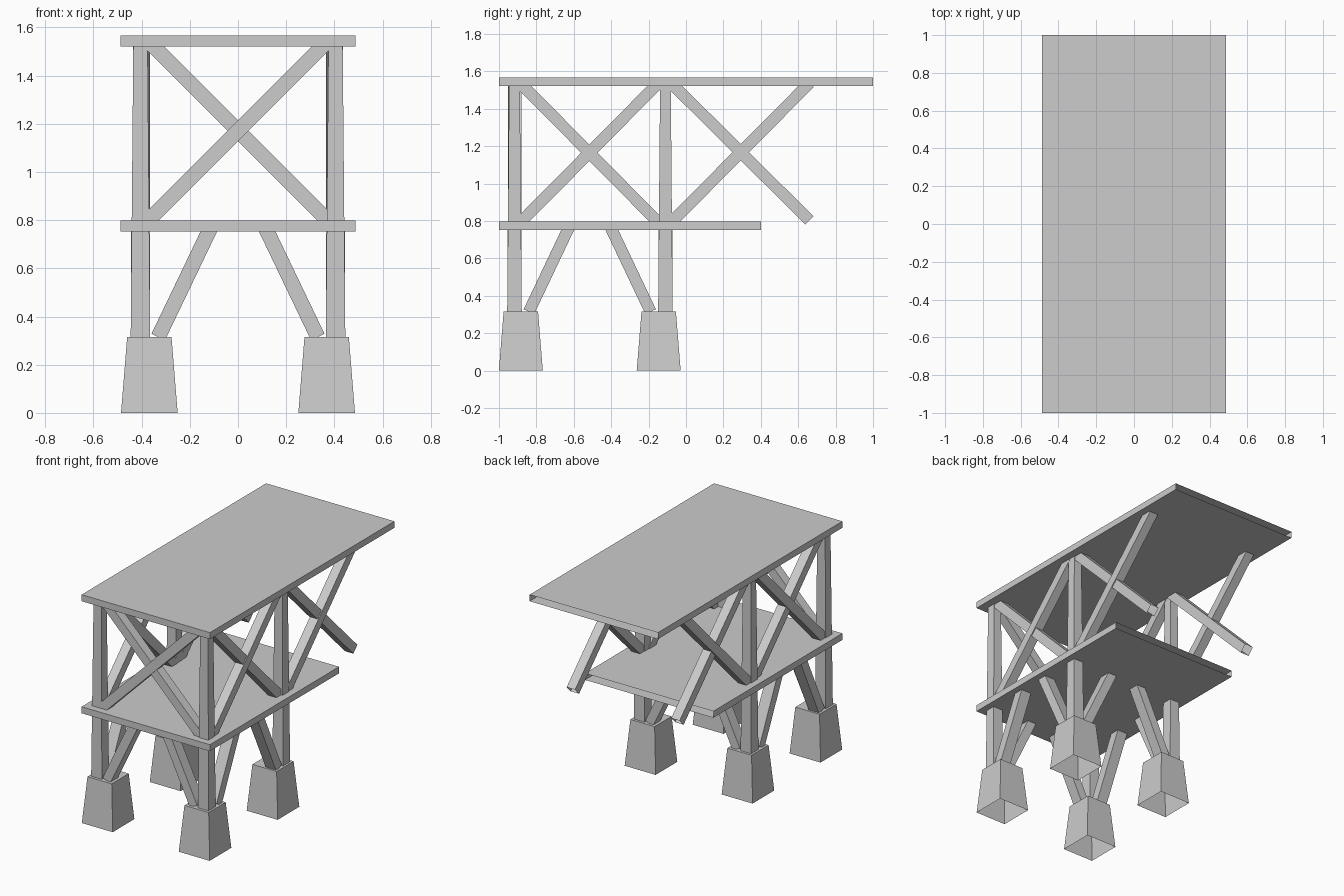
import bpy, bmesh
from mathutils import Vector

if "Cube" in bpy.data.objects:
    bpy.data.objects.remove(bpy.data.objects["Cube"], do_unlink=True)

grey = bpy.data.materials.new("light grey")
grey.use_nodes = True
colour = (0.604, 0.604, 0.604, 1)
grey.diffuse_color = colour
grey.node_tree.nodes["Principled BSDF"].inputs["Base Color"].default_value = colour


def loft(name, start, end, u, v, size_a, size_b, cap_start=False, cap_end=False):
    """Four-sided bar between two rectangles spanned by axes u and v."""
    bm = bmesh.new()
    rings = []
    for centre, (su, sv) in ((start, size_a), (end, size_b)):
        rings.append([bm.verts.new(Vector(centre) + u * su * i / 2 + v * sv * j / 2)
                      for i, j in ((-1, -1), (1, -1), (1, 1), (-1, 1))])
    a, b = rings
    for i in range(4):
        k = (i + 1) % 4
        bm.faces.new((a[i], a[k], b[k], b[i]))
    if cap_start:
        bm.faces.new(a[::-1])
    if cap_end:
        bm.faces.new(b)
    bmesh.ops.recalc_face_normals(bm, faces=bm.faces)
    mesh = bpy.data.meshes.new(name)
    bm.to_mesh(mesh)
    bm.free()
    mesh.materials.append(grey)
    obj = bpy.data.objects.new(name, mesh)
    bpy.context.collection.objects.link(obj)


X, Y, Z = Vector((1, 0, 0)), Vector((0, 1, 0)), Vector((0, 0, 1))


def brace(name, start, end, across, width=0.062, depth=0.064):
    """Diagonal bar lying in the plane square to the axis across."""
    direction = (Vector(end) - Vector(start)).normalized()
    size = (depth, width)
    loft(name, start, end, across, direction.cross(across), size, size)


# Decks, open at the back end
for name, back, z in (("lower_deck", 0.4, 0.775), ("upper_deck", 1, 1.544)):
    size = (0.974, 0.045)
    loft(name, (0, -1, z), (0, back, z), X, Z, size, size, cap_start=True)

POST_X = 0.405
LOW, HIGH = 0.785, 1.538    # ends of the upper braces, inside the decks

for side, s in (("left", 1), ("right", -1)):
    # Footings, posts and the splayed braces under the lower deck
    for row, foot_y, post_y, inward in (("front", -0.883, -0.917, 1),
                                        ("back", -0.146, -0.11, -1)):
        tag = f"{row}_{side}"
        foot_x = 0.368 * s
        loft("footing_" + tag, (foot_x, foot_y, 0), (foot_x, foot_y, 0.315), X, Y,
             (0.235, 0.235), (0.184, 0.184), cap_end=True)
        loft("post_" + tag, (POST_X * s, post_y, 0.312), (POST_X * s, post_y, HIGH), X, Y,
             (0.081, 0.078), (0.059, 0.057))
        brace("cross_brace_" + tag, (0.331 * s, post_y, 0.315),
              (0.112 * s, post_y, 0.772), Y, depth=0.076)
        y0 = foot_y + 0.043 * inward
        brace("long_brace_" + tag, (POST_X * s, y0, 0.315),
              (POST_X * s, y0 + 0.217 * inward, 0.772), X, depth=0.078)

    # Side trusses: one closed bay and one overhanging bay
    outer, inner = 0.404 * s, 0.397 * s
    brace("bay_rising_" + side, (outer, -0.893, LOW), (outer, -0.147, HIGH), X)
    brace("bay_falling_" + side, (inner, -0.887, HIGH), (inner, -0.14, LOW), X)
    brace("overhang_rising_" + side, (outer, -0.087, LOW), (outer, 0.661, HIGH), X)
    brace("overhang_falling_" + side, (inner, -0.08, HIGH), (inner, 0.66, 0.803), X)

# Front truss
brace("front_rising", (-0.386, -0.919, LOW), (0.367, -0.919, HIGH), Y)
brace("front_falling", (-0.367, -0.912, HIGH), (0.386, -0.912, LOW), Y)
